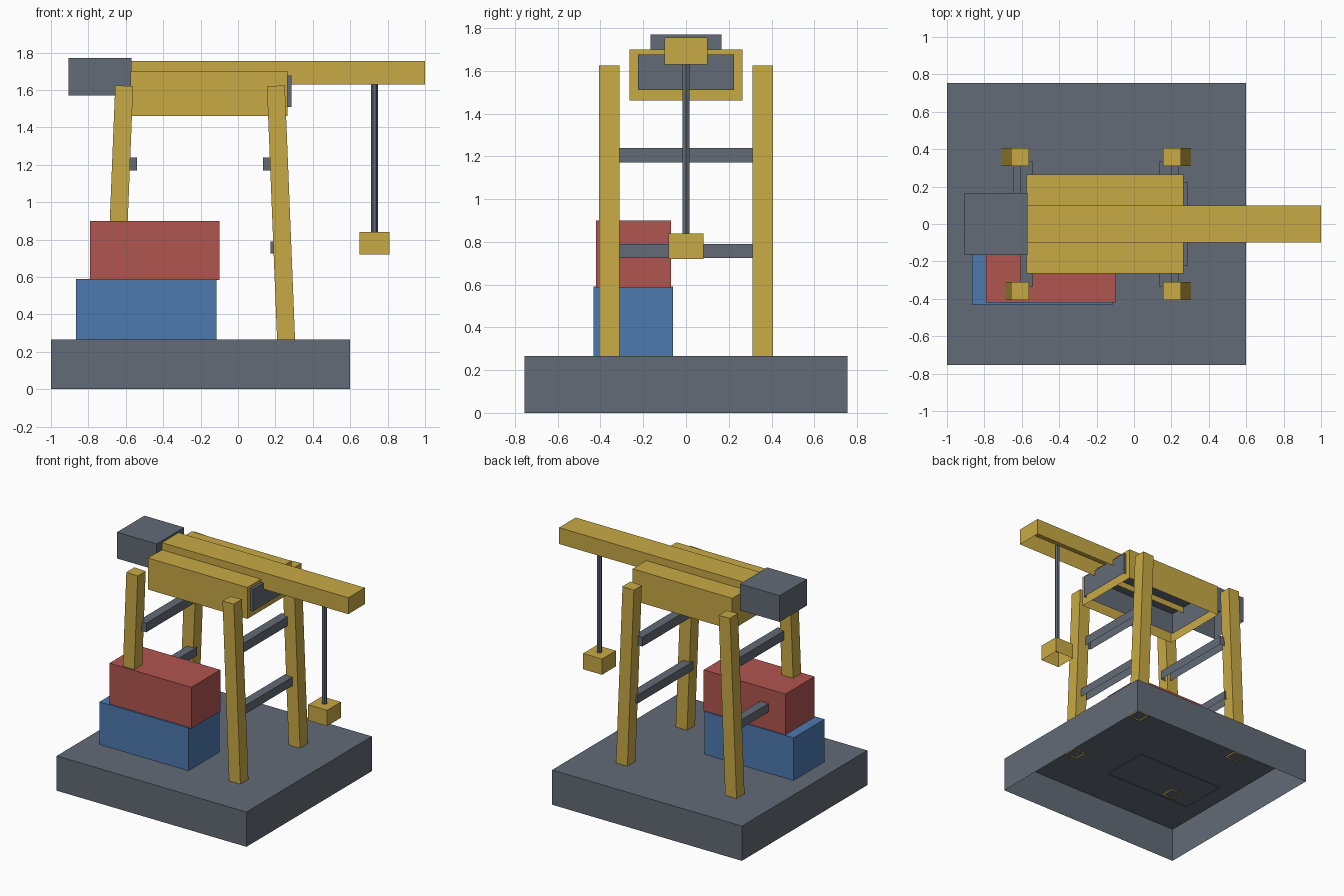
import bpy, bmesh, math
from mathutils import Matrix, Vector

cube = bpy.data.objects.get("Cube")
if cube:
    bpy.data.objects.remove(cube, do_unlink=True)


def material(name, rgb):
    mat = bpy.data.materials.new(name)
    mat.use_nodes = True
    mat.diffuse_color = (*rgb, 1)
    mat.node_tree.nodes["Principled BSDF"].inputs["Base Color"].default_value = (*rgb, 1)
    return mat


YELLOW = material("crane yellow", (0.58, 0.40, 0.06))
GREY = material("steel grey", (0.123, 0.147, 0.18))
BLUE = material("container blue", (0.073, 0.192, 0.434))
RED = material("container red", (0.434, 0.089, 0.078))


def finish(name, bm, mat):
    mesh = bpy.data.meshes.new(name)
    bm.to_mesh(mesh)
    bm.free()
    mesh.materials.append(mat)
    obj = bpy.data.objects.new(name, mesh)
    bpy.context.collection.objects.link(obj)
    return obj


def shell(name, mat, x, y, z, lean=0):
    """Box with an open underside, given as ranges, leaning about the y axis."""
    ranges = (x, y, z)
    centre = Vector([(a + b) / 2 for a, b in ranges])
    size = Vector([b - a for a, b in ranges])
    bm = bmesh.new()
    bmesh.ops.create_cube(bm, size=1)
    bm.normal_update()
    underside = [f for f in bm.faces if f.normal.z < -0.9]
    bmesh.ops.delete(bm, geom=underside, context='FACES_ONLY')
    bm.transform(Matrix.Rotation(lean, 4, 'Y') @ Matrix.Diagonal((*size, 1)))
    obj = finish(name, bm, mat)
    obj.location = centre
    return obj


# Ground slab and stacked containers
shell("base_slab", GREY, (-1, 0.6), (-0.755, 0.755), (0, 0.265))
shell("lower_container", BLUE, (-0.865, -0.115), (-0.432, -0.06), (0.26, 0.59))
shell("upper_container", RED, (-0.79, -0.10), (-0.42, -0.07), (0.585, 0.90))

# Leaning legs and the cross braces between them
MID = -0.203
LEAN = math.radians(2.3)
for end, side in (("left", 1), ("right", -1)):
    leg_x = MID + side * 0.433
    for face, depth in (("front", -1), ("back", 1)):
        leg_y = depth * 0.359
        shell(f"{face}_{end}_leg", YELLOW, (leg_x - 0.048, leg_x + 0.048),
              (leg_y - 0.048, leg_y + 0.048), (0.255, 1.623), -side * LEAN)
    for level, offset, z in (("upper", 0.37, (1.17, 1.24)),
                             ("lower", 0.41, (0.725, 0.79))):
        brace_x = MID + side * offset
        shell(f"{level}_{end}_brace", GREY, (brace_x - 0.034, brace_x + 0.034),
              (-0.335, 0.335), z)

# Girder housing with its inner machinery box
shell("girder_housing", YELLOW, (-0.575, 0.265), (-0.265, 0.265), (1.46, 1.70))
shell("machinery_box", GREY, (-0.555, 0.285), (-0.225, 0.225), (1.51, 1.677))

# Boom, counterweight and hanging load
shell("boom", YELLOW, (-0.58, 1), (-0.1, 0.1), (1.63, 1.755))
shell("counterweight", GREY, (-0.905, -0.57), (-0.165, 0.165), (1.57, 1.77))
shell("hook_block", YELLOW, (0.65, 0.81), (-0.083, 0.083), (0.72, 0.84))

bm = bmesh.new()
bmesh.ops.create_cone(bm, cap_ends=True, segments=6, radius1=0.018, radius2=0.018,
                      depth=0.84, matrix=Matrix.Rotation(math.pi / 2, 4, 'Z'))
cable = finish("hoist_cable", bm, GREY)
cable.location = (0.73, 0, 1.25)
